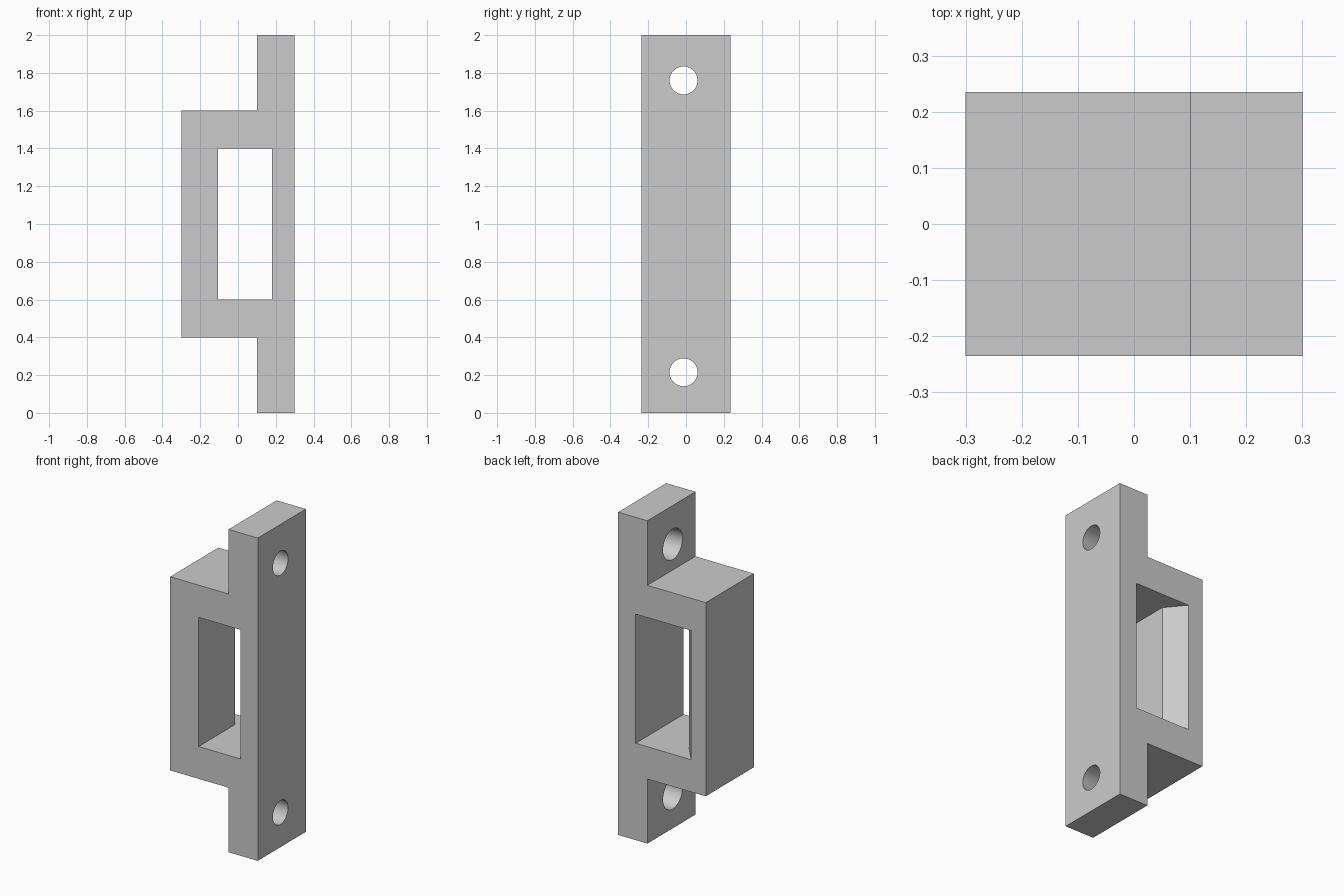
import bpy
import bmesh
from math import pi
from mathutils import Matrix, Vector

if "Cube" in bpy.data.objects:
    bpy.data.objects.remove(bpy.data.objects["Cube"], do_unlink=True)

grey = bpy.data.materials.new("light grey")
grey.use_nodes = True
grey.diffuse_color = (0.6, 0.6, 0.6, 1)
grey.node_tree.nodes["Principled BSDF"].inputs["Base Color"].default_value = (0.6, 0.6, 0.6, 1)


def add_object(name, bm):
    bmesh.ops.recalc_face_normals(bm, faces=bm.faces)
    mesh = bpy.data.meshes.new(name)
    bm.to_mesh(mesh)
    bm.free()
    mesh.materials.append(grey)
    obj = bpy.data.objects.new(name, mesh)
    bpy.context.collection.objects.link(obj)
    return obj


def prism(name, points, travel):
    """Extrude a closed outline along a vector."""
    bm = bmesh.new()
    face = bm.faces.new([bm.verts.new(p) for p in points])
    result = bmesh.ops.extrude_face_region(bm, geom=[face], use_keep_orig=True)
    moved = [g for g in result["geom"] if isinstance(g, bmesh.types.BMVert)]
    bmesh.ops.translate(bm, verts=moved, vec=Vector(travel))
    return add_object(name, bm)


# Mounting plate with the box-shaped keeper on its inner side
HALF_DEPTH = 0.235
outline = [(0.3, 0), (0.3, 2), (0.1, 2), (0.1, 1.6),
           (-0.3, 1.6), (-0.3, 0.4), (0.1, 0.4), (0.1, 0)]
plate = prism("strike_plate", [(x, -HALF_DEPTH, z) for x, z in outline],
              (0, 2 * HALF_DEPTH, 0))

# Latch opening, flared towards the back on the keeper side
flare = [(0.18, -0.4), (0.18, 0.4), (-0.34, 0.4), (-0.2, HALF_DEPTH),
         (-0.105, 0.12), (-0.105, -0.4)]
cutters = [prism("latch_opening_cutter", [(x, y, 0.6) for x, y in flare], (0, 0, 0.8))]

# Tapered screw holes, wider on the inner side
for name, z in (("lower", 0.215), ("upper", 1.76)):
    bm = bmesh.new()
    bmesh.ops.create_cone(bm, cap_ends=True, segments=48, radius1=0.097,
                          radius2=0.072, depth=0.24,
                          matrix=Matrix.Translation((0.2, -0.013, z)) @ Matrix.Rotation(pi / 2, 4, "Y"))
    cutters.append(add_object(name + "_screw_hole_cutter", bm))

for cutter in cutters:
    cut = plate.modifiers.new(cutter.name, "BOOLEAN")
    cut.operation = "DIFFERENCE"
    cut.solver = "EXACT"
    cut.object = cutter

# Apply the cuts and drop the cutters
bpy.context.view_layer.objects.active = plate
plate.select_set(True)
for cutter in cutters:
    bpy.ops.object.modifier_apply(modifier=cutter.name)
    bpy.data.objects.remove(cutter, do_unlink=True)
bpy.ops.object.shade_smooth_by_angle(angle=pi / 6)
